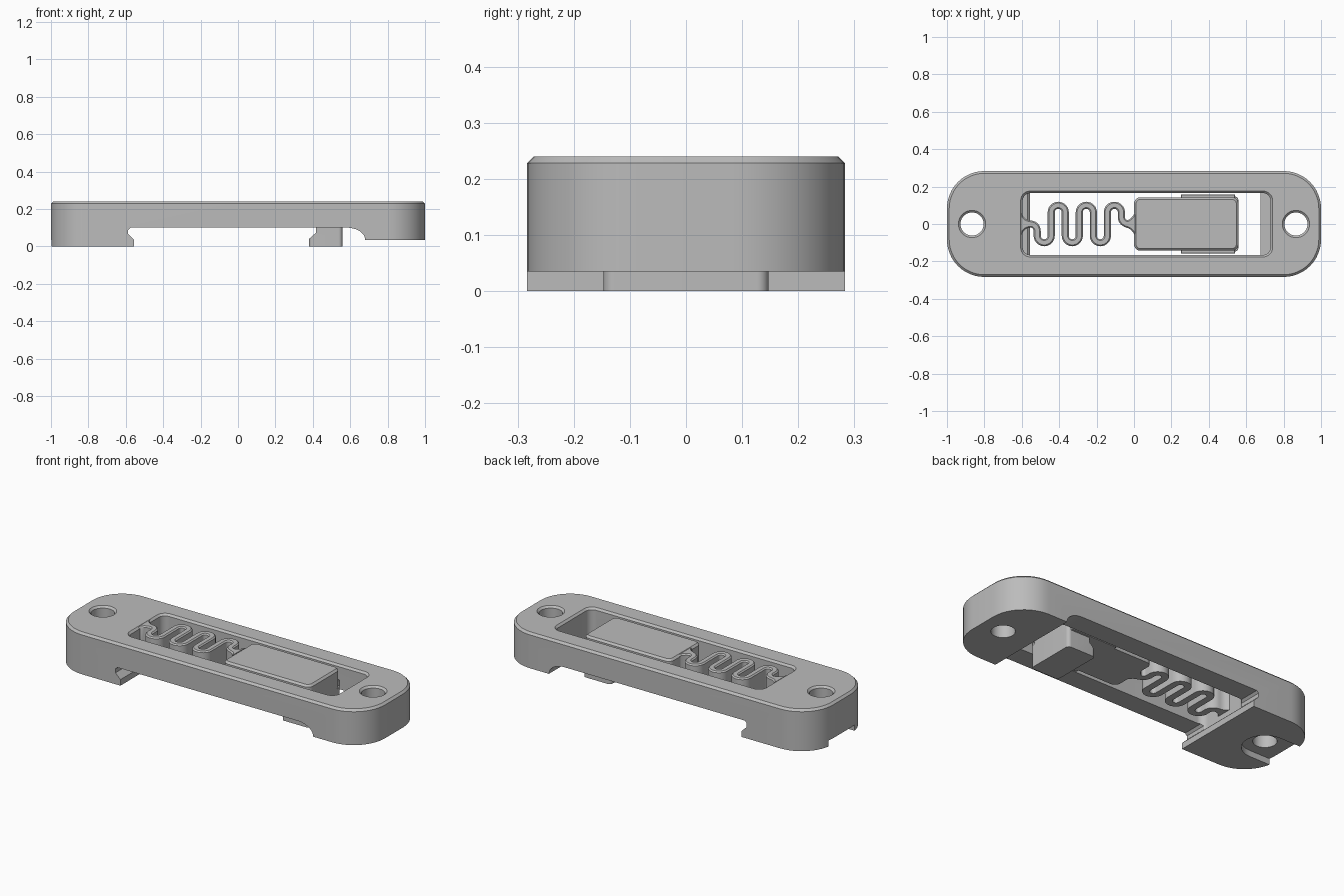
import bpy, bmesh
from math import sin, cos, pi, sqrt
from mathutils import Vector

if "Cube" in bpy.data.objects:
    bpy.data.objects.remove(bpy.data.objects["Cube"])

TOP, UNDER, CHAMFER = 0.24, 0.1, 0.011

grey = bpy.data.materials.new("plain grey")
grey.use_nodes = True
COLOUR = (0.5, 0.5, 0.5, 1)
grey.diffuse_color = COLOUR
grey.node_tree.nodes["Principled BSDF"].inputs["Base Color"].default_value = COLOUR


def arc(cx, cy, rx, ry, start, end, n=12):
    """Points on an elliptical arc, angles in quarter turns."""
    angles = [(start + (end - start) * i / n) * pi / 2 for i in range(n + 1)]
    return [(cx + rx * cos(a), cy + ry * sin(a)) for a in angles]


def rounded_rect(x0, x1, half_y, r):
    pts = []
    corners = [(x1 - r, half_y - r), (x0 + r, half_y - r),
               (x0 + r, r - half_y), (x1 - r, r - half_y)]
    for q, (x, y) in enumerate(corners):
        pts += arc(x, y, r, r, q, q + 1)
    return pts


def inset(pts, d):
    """Move a counter-clockwise outline inward by d."""
    out = []
    for i, p in enumerate(pts):
        a, b, c = Vector(pts[i - 1]), Vector(p), Vector(pts[(i + 1) % len(pts)])
        u, v = (b - a).normalized(), (c - b).normalized()
        n1, n2 = Vector((-u.y, u.x)), Vector((-v.y, v.x))
        out.append(tuple(b + (n1 + n2) * d / max(0.5, 1 + n1.dot(n2))))
    return out


def loft(name, rings):
    """Closed solid through rings of equal point count."""
    bm = bmesh.new()
    rows = [[bm.verts.new(p) for p in ring] for ring in rings]
    for low, high in zip(rows, rows[1:]):
        for i in range(len(low)):
            j = (i + 1) % len(low)
            bm.faces.new((low[i], low[j], high[j], high[i]))
    bm.faces.new(rows[0][::-1])
    bm.faces.new(rows[-1])
    bmesh.ops.recalc_face_normals(bm, faces=bm.faces)
    mesh = bpy.data.meshes.new(name)
    bm.to_mesh(mesh)
    bm.free()
    mesh.materials.append(grey)
    ob = bpy.data.objects.new(name, mesh)
    bpy.context.collection.objects.link(ob)
    return ob


def prism(name, pts, z0, z1, chamfer=0.0):
    """Upright solid; a negative chamfer flares its top for use as a cutter."""
    levels = [(pts, z0), (pts, z1 - abs(chamfer))]
    if chamfer:
        levels.append((inset(pts, chamfer), z1))
    if chamfer <= 0:
        levels.append((levels[-1][0], z1 + 0.02))
    return loft(name, [[(x, y, z) for x, y in p] for p, z in levels])


def side_prism(name, pts, half_y):
    return loft(name, [[(x, y, z) for x, z in pts] for y in (-half_y, half_y)])


def cut(ob, cutters):
    for c in cutters:
        c.hide_render = True
        mod = ob.modifiers.new("cut", 'BOOLEAN')
        mod.operation, mod.solver, mod.object = 'DIFFERENCE', 'EXACT', c
    bpy.context.view_layer.update()
    graph = bpy.context.evaluated_depsgraph_get()
    mesh = bpy.data.meshes.new_from_object(ob.evaluated_get(graph))
    ob.modifiers.clear()
    ob.data = mesh
    for c in cutters:
        bpy.data.objects.remove(c)


# Frame: rounded bar with window, screw holes and stepped underside
frame = prism("frame", rounded_rect(-1, 1, 0.283, 0.2), 0, TOP, 0.012)
underside = [(-0.555, -0.1), (-0.555, 0.035), (-0.587, 0.066), (-0.587, 0.088), (-0.575, UNDER)]
underside += arc(0.58, 0.035, 0.1, UNDER - 0.035, 1, 0)
underside += [(1.1, 0.035), (1.1, -0.1)]
window = rounded_rect(-0.595, 0.73, 0.165, 0.04)
cutters = [side_prism("underside_cutter", underside, 0.5),
           prism("window_cutter", window, UNDER - 0.05, TOP, -CHAMFER)]
for x in (-0.866, 0.866):
    hole = arc(x, 0, 0.062, 0.062, 0, 4, 40)[:-1]
    cutters.append(prism("hole_cutter", hole, -0.1, TOP, -CHAMFER))
# Shallow open slot under the deep end
slot = arc(-0.866, 0, 0.12, 0.12, -1, 1, 24) + [(-1.1, 0.12), (-1.1, -0.12)]
cutters.append(prism("slot_cutter", slot, -0.1, 0.015))
cut(frame, cutters)

# Serpentine spring: centre line of alternating U-turns
PITCH, R, REACH = 0.075, 0.0375, 0.0625
path = [(-0.605 + 0.0125 * i, 0) for i in range(4)]
path += arc(-0.48 - 2 * R, -R, R, R, 1, 0)
for k in range(6):
    x = -0.48 + k * PITCH
    path += arc(x, -REACH, R, R, 2, 4, 20) if k % 2 == 0 else arc(x, REACH, R, R, 2, 0, 20)
path += arc(-0.03, R, R, R, 2, 3)
path += [(-0.03 + 0.0125 * i, 0) for i in range(1, 4)]


def half_width(x, y):
    """Strand half width, filleted where it meets the frame and the slider."""
    flare = 0.0
    for root, side in ((-0.6, 1), (0.0, -1)):
        t = min(1, max(0, 1 - (x - root) * side / 0.05))
        if abs(y) < 0.03:
            flare = max(flare, 0.045 * (1 - sqrt(1 - t * t)))
    return 0.019 + flare


left, right = [], []
for i, p in enumerate(path):
    a, b = Vector(path[max(i - 1, 0)]), Vector(path[min(i + 1, len(path) - 1)])
    t = (b - a).normalized()
    n = Vector((-t.y, t.x)) * half_width(*p)
    left.append(tuple(Vector(p) + n))
    right.append(tuple(Vector(p) - n))
spring = prism("spring", right + left[::-1], UNDER, TOP, 0.007)

# Slider plate with guide wings
slider = prism("slider", rounded_rect(0.0, 0.558, 0.143, 0.035), UNDER, TOP, CHAMFER)
wings = prism("slider_wings", rounded_rect(0.25, 0.54, 0.159, 0.004), UNDER, 0.16, 0.004)

# Latch under the slider, undercut on its inner side
latch = prism("latch", rounded_rect(0.38, 0.558, 0.147, 0.02), 0, 0.13, 0.001)
undercut = [(0.3, 0.04), (0.38, 0.04), (0.417, 0.073), (0.417, 0.15), (0.3, 0.15)]
cut(latch, [side_prism("undercut_cutter", undercut, 0.3)])

# Smooth curved walls, keep edges crisp
bpy.ops.object.select_all(action='DESELECT')
for ob in (frame, spring, slider, wings, latch):
    ob.select_set(True)
bpy.context.view_layer.objects.active = frame
bpy.ops.object.shade_smooth_by_angle(angle=pi / 6)
